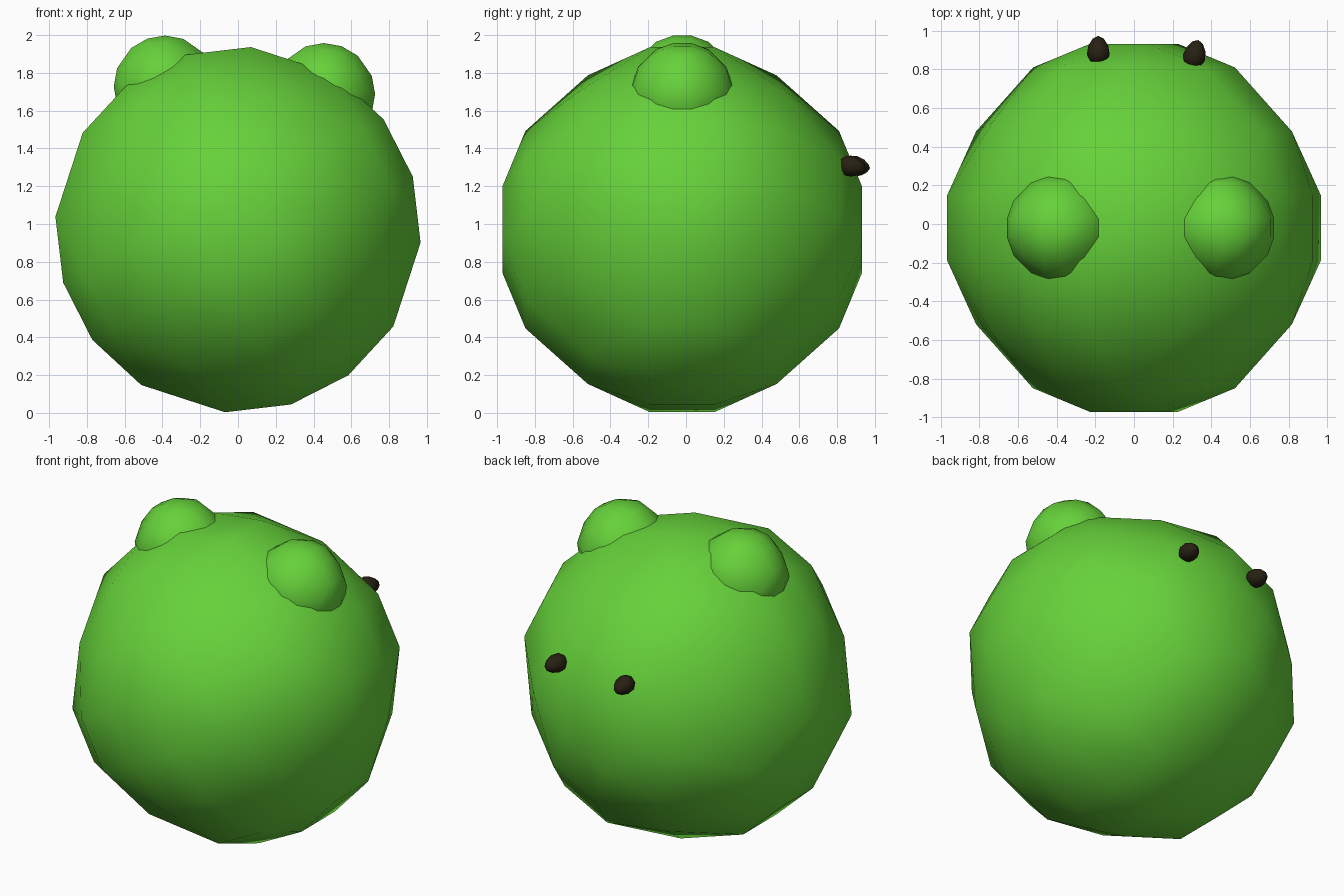
import bpy
import bmesh
import math
from itertools import permutations, product
from mathutils import Matrix, Vector

cube = bpy.data.objects.get("Cube")
if cube:
    bpy.data.objects.remove(cube, do_unlink=True)


def make_material(name, rgb):
    mat = bpy.data.materials.new(name)
    mat.use_nodes = True
    color = (*rgb, 1.0)
    mat.diffuse_color = color
    bsdf = next(n for n in mat.node_tree.nodes if n.type == 'BSDF_PRINCIPLED')
    bsdf.inputs["Base Color"].default_value = color
    return mat


green = make_material("leaf green", (0.133, 0.64, 0.042))
dark = make_material("dark brown", (0.02, 0.015, 0.006))

# Corner types of the faceted ball, repeated over all axes and signs
CORNERS = [(0.17, 0.17, 0.952), (0.17, 0.50, 0.83), (0.545, 0.545, 0.545)]


def add_object(name, bm, mat):
    for face in bm.faces:
        face.smooth = True
    mesh = bpy.data.meshes.new(name)
    bm.to_mesh(mesh)
    bm.free()
    mesh.materials.append(mat)
    obj = bpy.data.objects.new(name, mesh)
    bpy.context.collection.objects.link(obj)
    return obj


def faceted_ball(name, center, scale, turn, mat):
    """Low-poly ball with cube symmetry, turned about the front-back axis."""
    bm = bmesh.new()
    points = {tuple(s * c for s, c in zip(signs, corner))
              for base in CORNERS
              for corner in permutations(base)
              for signs in product((-1, 1), repeat=3)}
    for p in sorted(points):
        bm.verts.new(p)
    bmesh.ops.convex_hull(bm, input=bm.verts[:])
    bmesh.ops.dissolve_limit(bm, angle_limit=math.radians(1),
                             verts=bm.verts[:], edges=bm.edges[:])
    bmesh.ops.recalc_face_normals(bm, faces=bm.faces[:])
    bm.transform(Matrix.Translation(center)
                 @ Matrix.Rotation(math.radians(-turn), 4, 'Y')
                 @ Matrix.Scale(scale, 4))
    return add_object(name, bm, mat)


def eye(name, center, yaw):
    """Small bullet shape, narrowing outwards."""
    bm = bmesh.new()
    bmesh.ops.create_icosphere(bm, subdivisions=2, radius=1)
    for v in bm.verts:
        taper = 1.0 - 0.22 * v.co.y
        v.co = Vector((v.co.x * taper * 0.058, v.co.y * 0.075,
                       v.co.z * taper * 0.055))
    bm.transform(Matrix.Translation(center)
                 @ Matrix.Rotation(math.radians(yaw), 4, 'Z')
                 @ Matrix.Rotation(math.radians(-8), 4, 'X'))
    return add_object(name, bm, dark)


# Body
faceted_ball("body", (0, -0.02, 0.97), 1.0, 27, green)

# Ears
faceted_ball("right_ear", (-0.387, -0.02, 1.727), 0.28, 10, green)
faceted_ball("left_ear", (0.455, -0.02, 1.687), 0.28, -10, green)

# Eyes
eye("right_eye", (-0.185, 0.9, 1.305), 0)
eye("left_eye", (0.315, 0.88, 1.305), -14)
